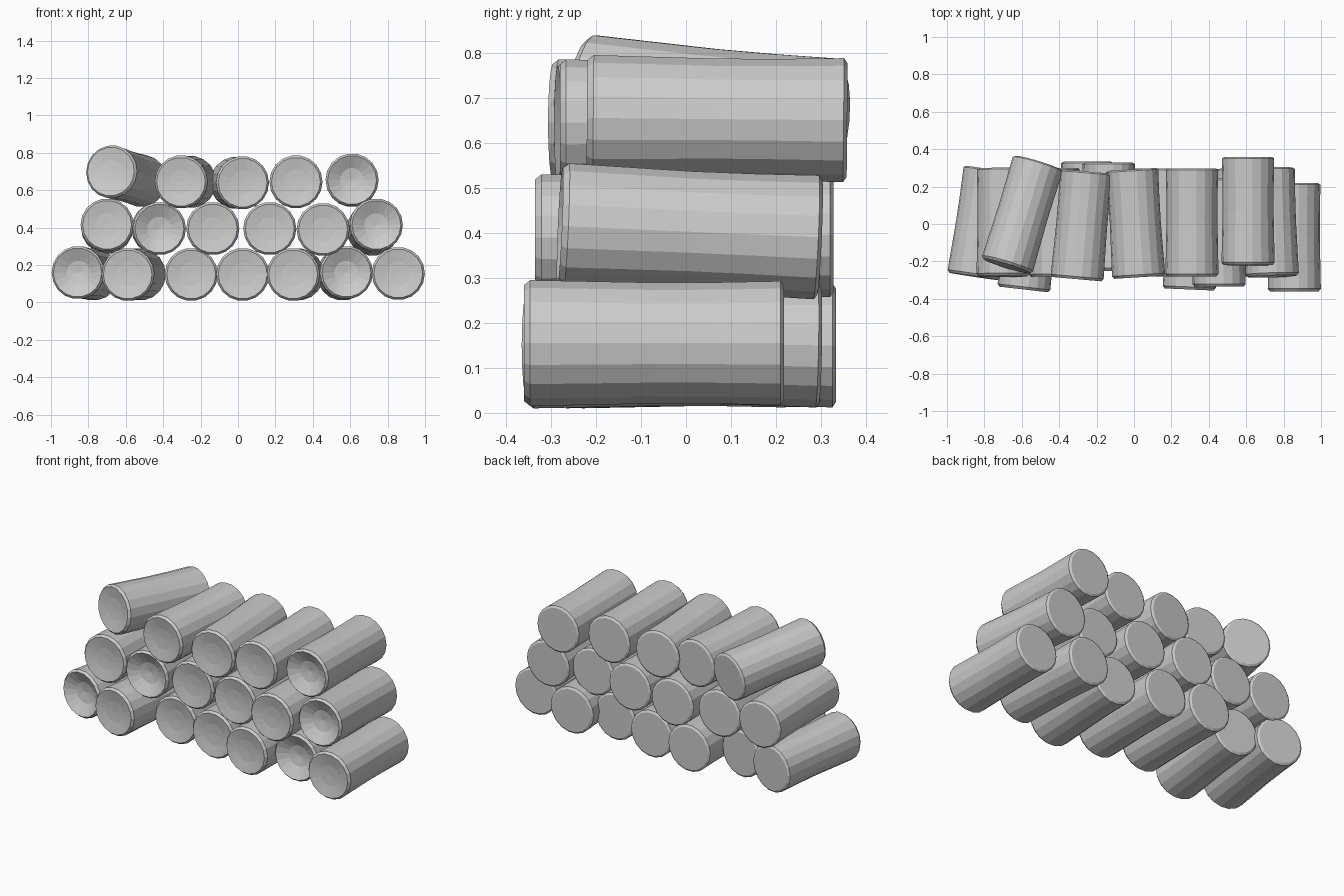
import bpy
import bmesh
import math
from mathutils import Vector, Matrix

default_cube = bpy.data.objects.get("Cube")
if default_cube:
    bpy.data.objects.remove(default_cube, do_unlink=True)

SIDES = 18
LENGTH = 0.57
RADIUS = 0.142

# One plain grey for every log
grey = bpy.data.materials.new("light_grey")
grey.use_nodes = True
colour = (0.6, 0.6, 0.6, 1)
grey.diffuse_color = colour
grey.node_tree.nodes["Principled BSDF"].inputs["Base Color"].default_value = colour


def make_log(name, x, z, front=-0.28, shift=0.0, drop=0.0, dish=0.012):
    """Log running from its front end to its back end, shifted sideways and dropped."""
    start = Vector((x, front, z))
    depth = math.sqrt(LENGTH ** 2 - shift ** 2 - drop ** 2)
    end = Vector((x + shift, front + depth, z - drop))
    axis = (end - start).normalized()

    # Profile as (radius factor, distance along the log): dished front,
    # bevelled rim, gently waisted body, slightly domed back
    rim = 0.014
    profile = [(0.45, dish), (0.92, 0.0), (1.0, rim)]
    for step, factor in enumerate((0.98, 0.96, 0.965, 0.985), 1):
        profile.append((factor, rim + (LENGTH - rim) * step / 4))
    profile.append((0.9, LENGTH + 0.008))

    bm = bmesh.new()
    rings = []
    for factor, along in profile:
        ring = []
        for i in range(SIDES):
            a = math.tau * i / SIDES
            r = RADIUS * factor
            ring.append(bm.verts.new((r * math.cos(a), along, r * math.sin(a))))
        rings.append(ring)
    for a, b in zip(rings, rings[1:]):
        for i in range(SIDES):
            j = (i + 1) % SIDES
            bm.faces.new((a[i], a[j], b[j], b[i]))

    # Front centre fan and flat back cap
    centre = bm.verts.new((0, dish * 1.3, 0))
    for i in range(SIDES):
        bm.faces.new((centre, rings[0][(i + 1) % SIDES], rings[0][i]))
    bm.faces.new(rings[-1])
    bmesh.ops.recalc_face_normals(bm, faces=bm.faces)

    # Aim the log along its axis
    turn = Vector((0, 1, 0)).rotation_difference(axis).to_matrix().to_4x4()
    bm.transform(Matrix.Translation(start) @ turn)
    mesh = bpy.data.meshes.new(name)
    bm.to_mesh(mesh)
    bm.free()
    mesh.materials.append(grey)
    log = bpy.data.objects.new(name, mesh)
    bpy.context.collection.objects.link(log)


# Each log: x, z, then only what differs from a straight log
DEEP = 0.035
rows = {
    "bottom_log": [
        dict(x=-0.858, z=0.16, shift=0.085, drop=0.01, dish=DEEP),
        dict(x=-0.59, z=0.15, front=-0.35, shift=0.065),
        dict(x=-0.25, z=0.15, front=-0.245),
        dict(x=0.025, z=0.15),
        dict(x=0.295, z=0.15, front=-0.35, shift=0.025),
        dict(x=0.58, z=0.16, shift=-0.02, drop=0.01, dish=DEEP),
        dict(x=0.857, z=0.155, front=-0.36),
    ],
    "middle_log": [
        dict(x=-0.70, z=0.415, drop=0.015),
        dict(x=-0.42, z=0.395, shift=-0.01, dish=DEEP),
        dict(x=-0.135, z=0.395, front=-0.25),
        dict(x=0.17, z=0.395),
        dict(x=0.455, z=0.39, front=-0.335),
        dict(x=0.74, z=0.415, shift=-0.02, drop=0.025, dish=DEEP),
    ],
    "top_log": [
        dict(x=-0.68, z=0.70, front=-0.225, shift=0.165, drop=0.05),
        dict(x=-0.305, z=0.645, front=-0.295, shift=0.05),
        dict(x=0.025, z=0.64, front=-0.285, shift=-0.035),
        dict(x=0.31, z=0.645),
        dict(x=0.61, z=0.655, front=-0.22, drop=0.005, dish=DEEP),
    ],
}
for row, logs in rows.items():
    for number, settings in enumerate(logs, 1):
        make_log(f"{row}_{number}", **settings)
